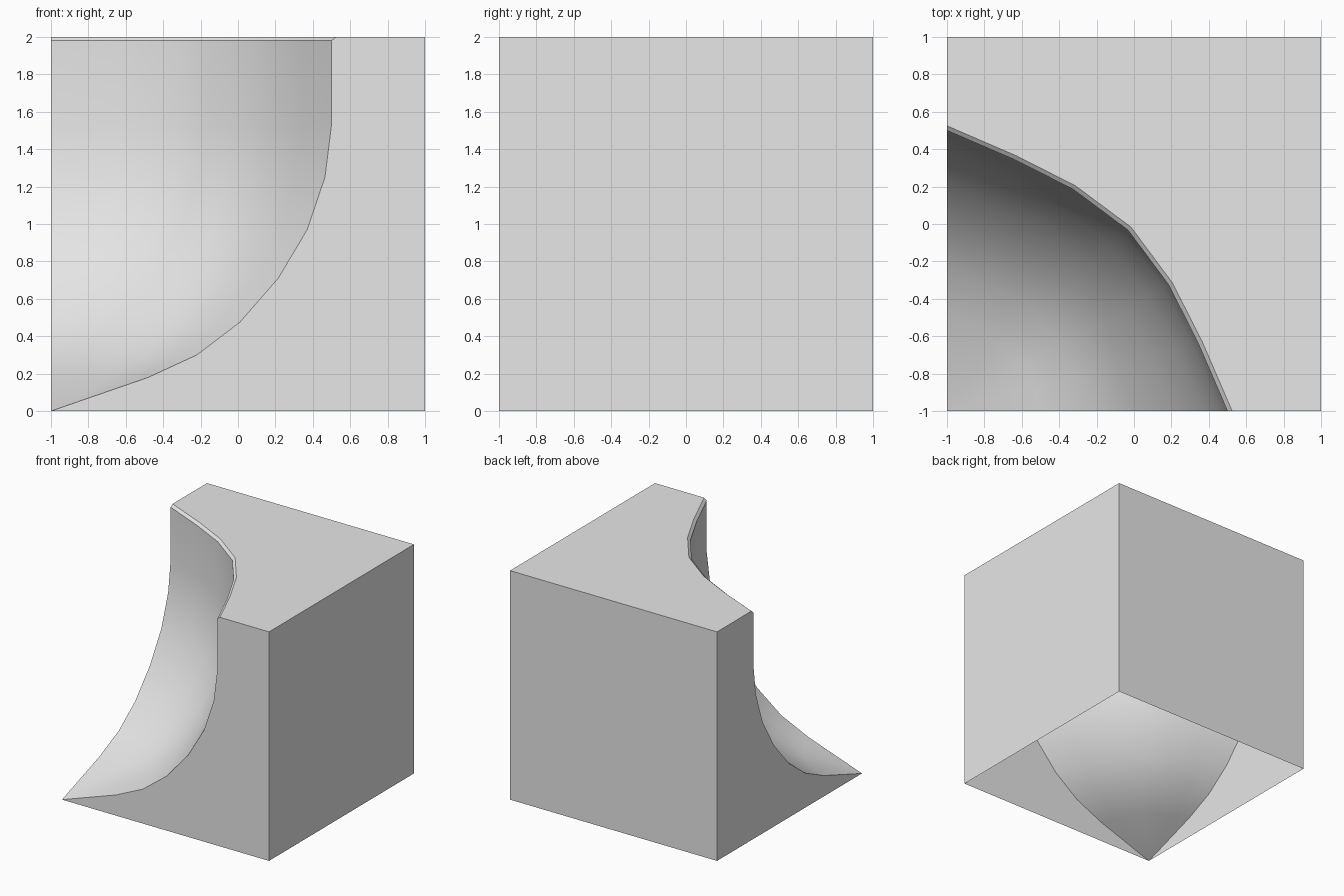
import bpy
import bmesh
from math import radians

cube = bpy.data.objects.get("Cube")
if cube:
    bpy.data.objects.remove(cube, do_unlink=True)

# Single plain grey
grey = bpy.data.materials.new("plain grey")
grey.use_nodes = True
colour = (0.8, 0.8, 0.8, 1)
grey.diffuse_color = colour
grey.node_tree.nodes["Principled BSDF"].inputs["Base Color"].default_value = colour

# Hollow profile (distance from the low corner, height), ending in a chamfered rim
PROFILE = [(0.52, 0.18), (0.78, 0.3), (1.01, 0.475), (1.215, 0.71), (1.37, 0.97),
           (1.465, 1.25), (1.5, 1.53), (1.5, 1.98), (1.525, 2)]
# Half of the rounded plan outline, mirrored over the diagonal
HALF = [(0, 1), (0.243, 0.895), (0.45, 0.79)]
ARC = HALF + [(0.645, 0.645)] + [(b, a) for a, b in reversed(HALF)]

bm = bmesh.new()


def vert(x, y, z):
    return bm.verts.new((x, y, z))


# Curved hollow: scaled copies of the outline joined from the low corner upward
tip = vert(-1, -1, 0)
rows = [[vert(a * r - 1, b * r - 1, z) for a, b in ARC] for r, z in PROFILE]
for i in range(len(ARC) - 1):
    bm.faces.new((tip, rows[0][i + 1], rows[0][i]))
    for low, high in zip(rows, rows[1:]):
        bm.faces.new((low[i], low[i + 1], high[i + 1], high[i]))

# Block walls and top around the hollow; the underside stays open
low_l, low_b, low_r = vert(-1, 1, 0), vert(1, 1, 0), vert(1, -1, 0)
top_l, top_b, top_r = vert(-1, 1, 2), vert(1, 1, 2), vert(1, -1, 2)
flat = [
    [low_r, low_b, top_b, top_r],
    [low_b, low_l, top_l, top_b],
    [top_r, top_b, top_l] + rows[-1],
    [tip, low_r, top_r] + [row[-1] for row in reversed(rows)],
    [low_l, tip] + [row[0] for row in rows] + [top_l],
]
for corners in flat:
    bm.faces.new(corners)
bmesh.ops.recalc_face_normals(bm, faces=bm.faces)
bm.faces.ensure_lookup_table()
# Make the normals face outward
back = next(f for f in bm.faces if low_b in f.verts and low_l in f.verts)
if back.normal.y < 0:
    bmesh.ops.reverse_faces(bm, faces=bm.faces)

mesh = bpy.data.meshes.new("corner_block")
bm.to_mesh(mesh)
bm.free()
mesh.materials.append(grey)
block = bpy.data.objects.new("corner_block", mesh)
bpy.context.collection.objects.link(block)

# Smooth hollow, crisp edges
bpy.ops.object.select_all(action="DESELECT")
block.select_set(True)
bpy.context.view_layer.objects.active = block
bpy.ops.object.shade_smooth_by_angle(angle=radians(35))
